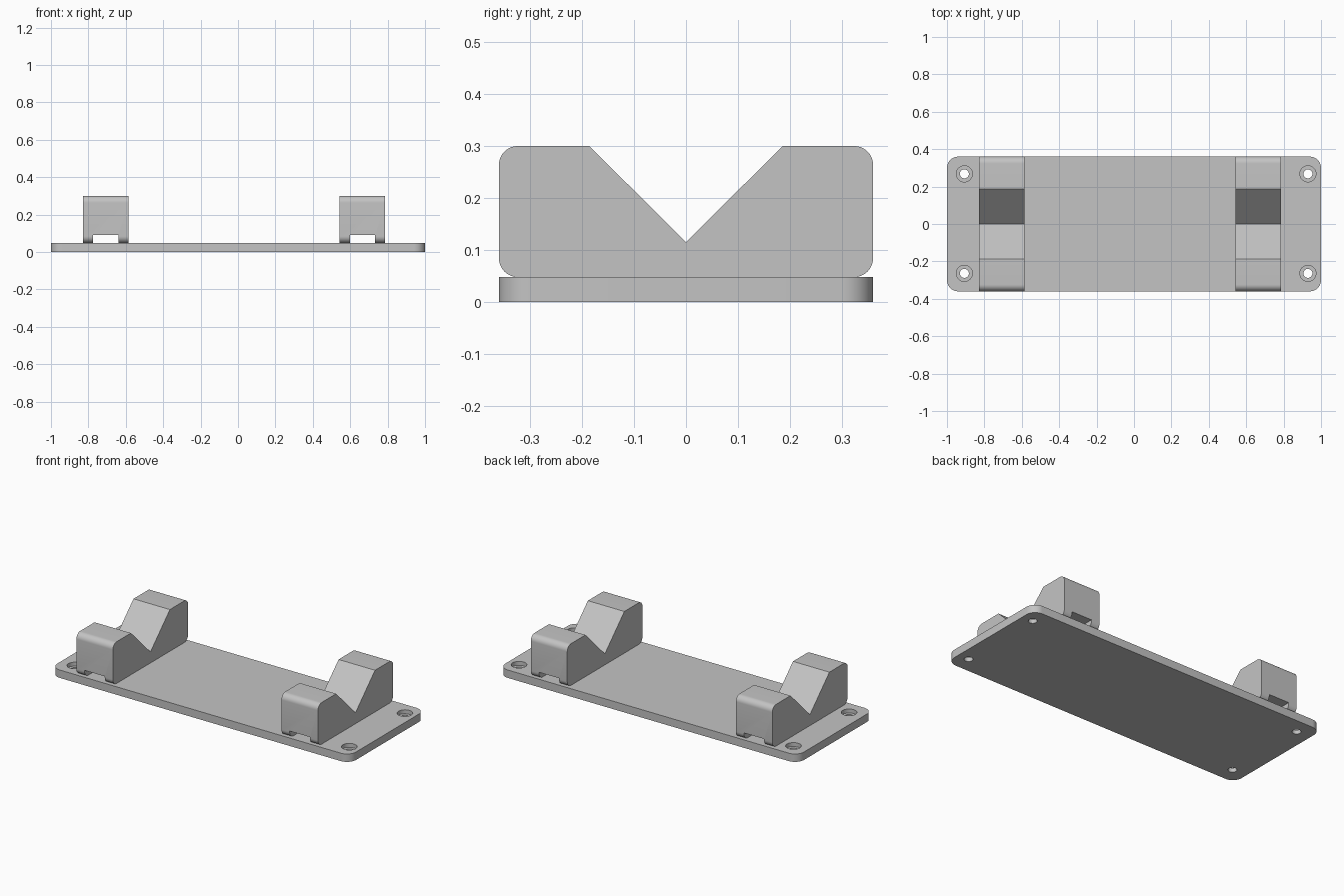
import bpy, bmesh, math
from mathutils import Vector, Matrix

if "Cube" in bpy.data.objects:
    bpy.data.objects.remove(bpy.data.objects["Cube"], do_unlink=True)

# One plain grey for everything
GREY = (0.55, 0.55, 0.55, 1)
grey = bpy.data.materials.new("plain grey")
grey.use_nodes = True
grey.diffuse_color = GREY
grey.node_tree.nodes["Principled BSDF"].inputs["Base Color"].default_value = GREY

HALF_Y, PLATE_TOP, BLOCK_TOP = 0.36, 0.048, 0.30


def rounded(points, steps=10):
    """Counter-clockwise outline from (x, y, radius), with each corner filleted."""
    out = []
    for i, (x, y, r) in enumerate(points):
        p = Vector((x, y))
        if r == 0:
            out.append(p)
            continue
        a = (Vector(points[i - 1][:2]) - p).normalized()
        b = (Vector(points[(i + 1) % len(points)][:2]) - p).normalized()
        centre = p + (a + b) * r  # right-angled corners
        for k in range(steps + 1):
            t = k / steps * math.pi / 2
            out.append(centre - b * r * math.cos(t) - a * r * math.sin(t))
    return out


def prism(name, outline, place, depth):
    """Extrude an outline by the depth vector; place turns 2D into 3D."""
    bm = bmesh.new()
    face = bm.faces.new([bm.verts.new(place(p)) for p in outline])
    ext = bmesh.ops.extrude_face_region(bm, geom=[face])["geom"]
    moved = [g for g in ext if isinstance(g, bmesh.types.BMVert)]
    bmesh.ops.translate(bm, verts=moved, vec=depth)
    bmesh.ops.recalc_face_normals(bm, faces=bm.faces)
    return finish(name, bm)


def finish(name, bm):
    mesh = bpy.data.meshes.new(name)
    bm.to_mesh(mesh)
    bm.free()
    mesh.materials.append(grey)
    obj = bpy.data.objects.new(name, mesh)
    bpy.context.collection.objects.link(obj)
    return obj


def cylinder(name, x, y, radius, bottom, top):
    bm = bmesh.new()
    bmesh.ops.create_cone(bm, cap_ends=True, segments=32, radius1=radius, radius2=radius,
                          depth=top - bottom,
                          matrix=Matrix.Translation((x, y, (bottom + top) / 2)))
    return finish(name, bm)


def cut(obj, cutter):
    mod = obj.modifiers.new("cut", "BOOLEAN")
    mod.operation, mod.solver, mod.object = "DIFFERENCE", "EXACT", cutter
    bpy.context.view_layer.objects.active = obj
    bpy.ops.object.modifier_apply(modifier=mod.name)
    bpy.data.objects.remove(cutter, do_unlink=True)


def smooth(obj):
    bpy.ops.object.select_all(action="DESELECT")
    obj.select_set(True)
    bpy.context.view_layer.objects.active = obj
    bpy.ops.object.shade_smooth_by_angle(angle=math.radians(30))


# Base plate with rounded corners
R = 0.06
plate = prism("base_plate",
              rounded([(-1, -HALF_Y, R), (1, -HALF_Y, R), (1, HALF_Y, R), (-1, HALF_Y, R)]),
              lambda p: (p.x, p.y, 0), (0, 0, PLATE_TOP))

# Counterbored screw holes
for x in (-0.907, 0.93):
    for y in (-0.264, 0.268):
        cut(plate, cylinder("hole_cutter", x, y, 0.024, -0.1, 0.1))
        cut(plate, cylinder("bore_cutter", x, y, 0.043, PLATE_TOP / 2, 0.1))
smooth(plate)

# V blocks, each with a strap slot running along its underside
F = 0.036
profile = rounded([(-HALF_Y, PLATE_TOP, F), (HALF_Y, PLATE_TOP, F),
                   (HALF_Y, BLOCK_TOP, F), (0.186, BLOCK_TOP, 0), (0, 0.115, 0),
                   (-0.186, BLOCK_TOP, 0), (-HALF_Y, BLOCK_TOP, F)])
for side, x in (("right", -0.83), ("left", 0.543)):
    block = prism(side + "_v_block", profile, lambda p: (x, p.x, p.y), (0.244, 0, 0))
    slot = rounded([(x + 0.055, 0, 0), (x + 0.19, 0, 0),
                    (x + 0.19, 0.09, 0), (x + 0.055, 0.09, 0)])
    cut(block, prism("slot_cutter", slot, lambda p: (p.x, -0.5, p.y), (0, 1, 0)))
    smooth(block)
